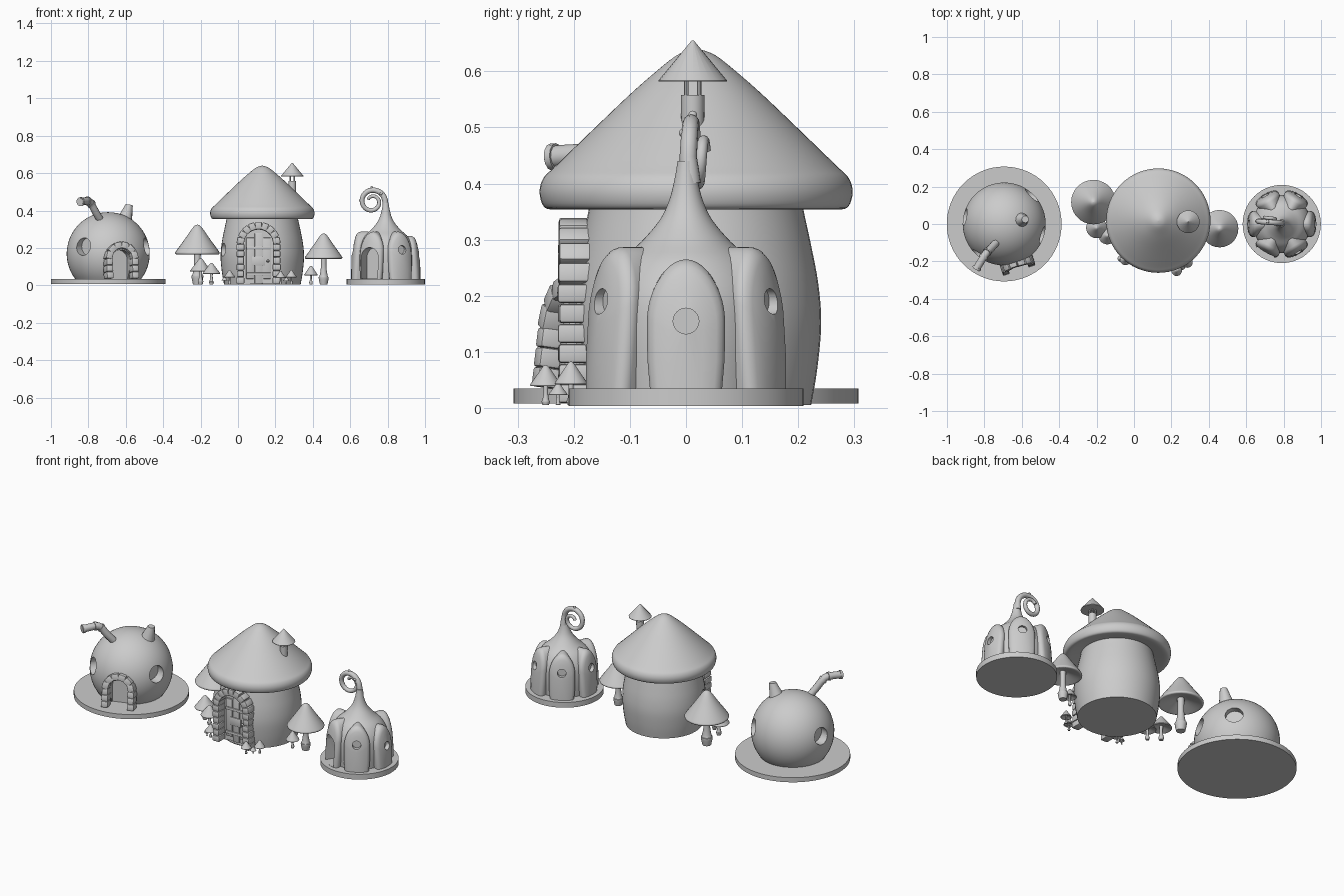
import bpy, bmesh, random
from math import pi, sin, cos, radians, sqrt
from mathutils import Matrix, Vector

if "Cube" in bpy.data.objects:
    bpy.data.objects.remove(bpy.data.objects["Cube"])
random.seed(3)

# ---------- helpers ----------
def make(name, bm, M=Matrix()):
    bmesh.ops.remove_doubles(bm, verts=bm.verts, dist=1e-5)
    bmesh.ops.recalc_face_normals(bm, faces=bm.faces)
    me = bpy.data.meshes.new(name)
    bm.to_mesh(me)
    bm.free()
    o = bpy.data.objects.new(name, me)
    o.matrix_world = M
    bpy.context.collection.objects.link(o)
    return o

def frame(c, deg):
    # local x points outward at the given heading, y runs along the wall
    return Matrix.Translation((c[0], c[1], 0)) @ Matrix.Rotation(radians(deg), 4, 'Z')

def curve_points(p, n=4):
    p = [Vector(q) for q in p]
    out = []
    for i in range(len(p) - 1):
        a, b, c, d = p[max(i - 1, 0)], p[i], p[i + 1], p[min(i + 2, len(p) - 1)]
        for k in range(n):
            t = k / n
            out.append(0.5 * (2*b + (c - a)*t + (2*a - 5*b + 4*c - d)*t*t + (3*b - a - 3*c + d)*t**3))
    return out + [p[-1]]

def lathe(name, prof, c=(0, 0), n=48, smooth=True, M=None):
    pts = curve_points(prof) if smooth else prof
    pts = [(max(r, 0), z) for r, z in pts]
    pts = [(0, pts[0][1])] + pts + [(0, pts[-1][1])]
    bm = bmesh.new()
    vs = [bm.verts.new((r, 0, z)) for r, z in pts]
    es = [bm.edges.new(e) for e in zip(vs, vs[1:])]
    bmesh.ops.spin(bm, geom=vs + es, cent=(0, 0, 0), axis=(0, 0, 1), angle=2*pi, steps=n)
    return make(name, bm, M or frame(c, 0))

def tube(name, pts, radii, bevel=4):
    cu = bpy.data.curves.new(name, 'CURVE')
    cu.dimensions = '3D'
    cu.bevel_depth, cu.bevel_resolution, cu.use_fill_caps = 1, bevel, True
    s = cu.splines.new('POLY')
    s.points.add(len(pts) - 1)
    for q, p, r in zip(s.points, pts, radii):
        q.co, q.radius = (*p, 1), r
    o = bpy.data.objects.new(name, cu)
    bpy.context.collection.objects.link(o)
    bpy.ops.object.select_all(action='DESELECT')
    o.select_set(True)
    bpy.context.view_layer.objects.active = o
    bpy.ops.object.convert(target='MESH')

def box(name, M, loc, size, rx=0, ry=0, bevel=0.005):
    bm = bmesh.new()
    bmesh.ops.create_cube(bm, size=1, matrix=Matrix.Diagonal((*size, 1)))
    if bevel:
        bmesh.ops.bevel(bm, geom=bm.edges[:], offset=bevel, segments=2, affect='EDGES', profile=0.5)
    return make(name, bm, M @ Matrix.Translation(loc) @ Matrix.Rotation(ry, 4, 'Y') @ Matrix.Rotation(rx, 4, 'X'))

def arch_prism(name, M, hw, spring, z0, r0, r1):
    bm = bmesh.new()
    pts = [(-hw, z0), (hw, z0)] + [(hw*cos(pi*i/16), spring + hw*sin(pi*i/16)) for i in range(17)]
    a, b = [[bm.verts.new((r, s, z)) for s, z in pts] for r in (r0, r1)]
    bm.faces.new(a)
    bm.faces.new(b)
    for i in range(len(a)):
        j = (i + 1) % len(a)
        bm.faces.new((a[i], a[j], b[j], b[i]))
    return make(name, bm, M)

def disc_cutter(M, r, z, r0, r1):
    T = M @ Matrix.Translation((r0, 0, z)) @ Matrix.Rotation(pi/2, 4, 'Y')
    return lathe('cutter', [(r, 0), (r, r1 - r0)], n=24, smooth=False, M=T)

def cut(o, cutter):
    m = o.modifiers.new('cut', 'BOOLEAN')
    m.object, m.operation, m.solver = cutter, 'DIFFERENCE', 'EXACT'
    bpy.context.view_layer.update()
    bpy.context.view_layer.objects.active = o
    bpy.ops.object.modifier_apply(modifier='cut')
    bpy.data.objects.remove(cutter)

def stone_arch(name, M, s, spring, z0, r, depth, thick, legs, arc, tilt=0, fill=0.93):
    h = (spring - z0) / legs
    ry = -sin(tilt)
    for side in (-1, 1):
        for i in range(legs):
            z = z0 + h*(i + 0.5)
            box(name, M, (r - tilt*z, side*s, z), (depth*random.uniform(.94, 1.06), thick*random.uniform(.95, 1.1), h*fill), 0, ry)
    for i in range(arc):
        a = pi*(i + 0.5)/arc
        z = spring + s*sin(a)
        box(name, M, (r - tilt*z, s*cos(a), z), (depth*random.uniform(.94, 1.06), pi*s/arc*fill*1.1, thick), a - pi/2, ry)

# ---------- round house ----------
C = (-.694, 0)
lathe('round_house_base', [(.307, .008), (.307, .035)], C, 64, False)
R, cz = .222, .169
ball = lathe('round_house_body', [(R*sin(radians(a)), cz - R*cos(radians(a))) for a in range(52, 181, 4)], C, 48, False)
door = -72
for d in (56, -56, 118, -118):
    cut(ball, disc_cutter(frame(C, door + d), .047, .207, .17, .3))
DM = frame(C, door)
cut(ball, arch_prism('cutter', DM, .055, .135, .02, .16, .35))
stone_arch('round_house_door_frame', DM, .072, .14, .035, .235, .065, .036, 3, 6, .13, 1.0)
# bent pipe with collars, and a leaning chimney
P = curve_points([(-.725, -.085, .33), (-.76, -.125, .39), (-.785, -.15, .436), (-.80, -.17, .45), (-.82, -.203, .45), (-.845, -.243, .447)])
tube('stove_pipe', P, [.02]*len(P))
for i in (8, 13, 19):
    d = (P[i + 1] - P[i]).normalized()*.006
    tube('pipe_collar', [P[i] - d, P[i] + d], [.024]*2)
tube('round_house_chimney', [(-.614, .02, .32), (-.598, .022, .375), (-.583, .025, .425), (-.582, .025, .432)], [.052, .034, .021, .019])

# ---------- toadstool house ----------
C = (.13, .018)
body = lathe('toadstool_house_body', [(.205, .005), (.216, .07), (.223, .15), (.218, .22), (.205, .29), (.19, .36), (.185, .40)], C)
lathe('toadstool_house_roof', [(.15, .375), (.22, .36), (.255, .354), (.272, .36), (.279, .385), (.272, .41), (.25, .432), (.185, .495), (.12, .557), (.077, .595), (.04, .625), (.018, .636), (0, .64)], C, 64)
cut(body, disc_cutter(frame(C, 198), .035, .19, .18, .3))
DM = frame((.11, .018), -90)
cut(body, arch_prism('cutter', DM, .078, .22, .01, .18, .32))
arch_prism('main_door', DM, .079, .22, .005, .165, .186)
stone_arch('main_door_stone', DM, .097, .222, .008, .214, .062, .04, 6, 9)
for i in (-1, 0, 1):
    box('door_plank', DM, (.188, i*.045, .145), (.012, .042, .27 if i == 0 else .22), bevel=.003)
for z in (.06, .2):
    box('door_bar', DM, (.196, 0, z), (.01, .13, .016), bevel=.003)
box('door_panel', DM, (.196, 0, .13), (.008, .07, .05), bevel=.003)
lathe('door_knob', [(0, -.009), (.009, 0), (0, .009)], n=12, M=DM @ Matrix.Translation((.204, .05, .13)))
# roof chimney with cone cap on thin posts
C = (.29, .012)
lathe('chimney_pot', [(.02, .45), (.021, .558)], C, 24, False)
lathe('chimney_cap', [(.061, .582), (.061, .584), (.002, .655)], C, 24, False)
for a in range(45, 360, 90):
    p = frame(C, a) @ Vector((.016, 0, .55))
    tube('chimney_post', [p, p + Vector((0, 0, .04))], [.004]*2, 2)

# ---------- mushrooms: x, y, cap radius, height ----------
for x, y, r, h in [(-.217, .117, .119, .325), (.458, -.025, .1, .278), (-.2, -.02, .056, .145), (-.142, -.062, .047, .12),
                   (.39, -.05, .036, .105), (-.045, -.19, .03, .082), (-.072, -.185, .016, .05), (.285, -.205, .029, .083),
                   (.228, -.25, .028, .077), (.258, -.228, .017, .045)]:
    k = h*.49
    lathe('mushroom_cap', [(.2*r, h - .8*k), (.8*r, h - .97*k), (.95*r, h - k), (r, h - .95*k), (.93*r, h - .86*k), (.55*r, h - .47*k), (.18*r, h - .08*k), (0, h)], (x, y), 28)
    lathe('mushroom_stem', [(.2*r, .005), (.27*r, .015*h/.1), (.22*r, .18*h), (.15*r, .35*h), (.16*r, .65*h)], (x, y), 16)

# ---------- petal house ----------
C = (.79, 0)
lathe('petal_house_base', [(.209, .004), (.209, .035)], C, 56, False)
core = lathe('petal_house_body', [(.148, .03), (.155, .12), (.15, .2), (.122, .257), (.08, .296), (.047, .335), (.03, .37), (.02, .41), (.015, .44)], C)

def petal(deg, top):
    hw, z0 = .081, .03
    outline = [(-hw*.88, z0), (0, z0), (hw*.88, z0), (hw*.96, z0 + .06)]
    sp = top - .1
    outline += [(hw*cos(pi*i/20), sp + (top - sp)*sin(pi*i/20)) for i in range(21)]
    outline += [(-hw*.96, z0 + .06)]
    bm = bmesh.new()
    rings = []
    for inset, out in ((0, -.03), (0, .012), (.004, .022), (.013, .029), (.025, .032), (.05, .033)):
        ring = []
        for s, z in outline:
            k = 1 - inset/hw
            zz = z0 + (z - z0)*(1 - inset/(top - z0))
            rad = .152 - .03*(zz/top)**3 + out
            t = s*k/.18
            ring.append(bm.verts.new((rad*cos(t), rad*sin(t), zz)))
        rings.append(ring)
    n = len(outline)
    for a, b in zip(rings, rings[1:]):
        for i in range(n):
            j = (i + 1) % n
            bm.faces.new((a[i], a[j], b[j], b[i]))
    bm.faces.new(rings[0])
    for ring in (rings[-1],):
        c = bm.verts.new((.184, 0, .15))
        for i in range(n):
            bm.faces.new((ring[i], ring[(i + 1) % n], c))
    return make('wall_petal', bm, frame(C, deg))

for d in range(0, 360, 60):
    p = petal(d, .265 if d == 0 else .287)
    M = frame(C, d)
    if d == 240:
        for o in (p, core):
            cut(o, arch_prism('cutter', M, .052, .15, .036, .11, .3))
    else:
        cut(p, disc_cutter(M, .023, .155 if d == 0 else .19, .158, .3))

# curled stalk with little beads
S = [(.79, .008, .40), (.789, .006, .425)]
N = 44
for i in range(N + 1):
    t = i/N
    a, r = t*radians(510), .07 - .046*t
    S.append((.717 + r*cos(a), .004 + .032*t, .447 + r*sin(a)))
tube('curled_stalk', S, [.0185, .017] + [.0155 - .007*i/N for i in range(N + 1)])
for b in ((.785, -.012, .405), (.765, -.005, .49), (.715, .012, .522), (.655, .014, .455), (.70, .022, .40)):
    bm = bmesh.new()
    bmesh.ops.create_icosphere(bm, subdivisions=2, radius=.008)
    make('stalk_bead', bm, Matrix.Translation(b))

# smooth shading with sharp edges kept
bpy.ops.object.select_all(action='SELECT')
bpy.context.view_layer.objects.active = core
bpy.ops.object.shade_smooth_by_angle(angle=radians(35))
